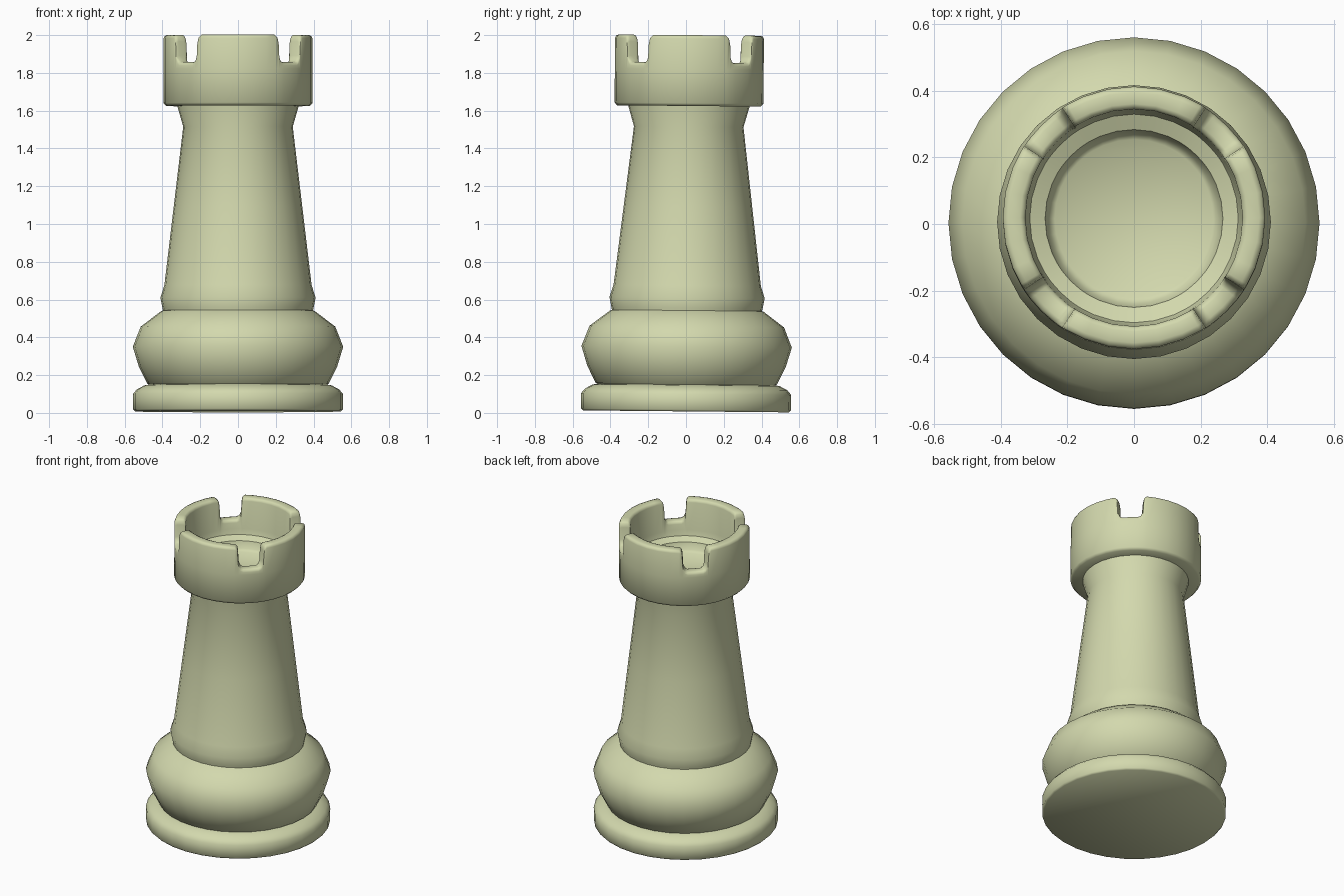
import bpy, bmesh, math

if "Cube" in bpy.data.objects:
    bpy.data.objects.remove(bpy.data.objects["Cube"])

mat = bpy.data.materials.new("pale olive")
mat.diffuse_color = (0.65, 0.69, 0.42, 1.0)
mat.use_nodes = True
mat.node_tree.nodes["Principled BSDF"].inputs["Base Color"].default_value = mat.diffuse_color

TILT = -0.0095  # the piece leans very slightly towards +y


def loft(name, angles, sections, smooth):
    """Join (radius, z) sections placed at the given angles into a closed ring solid."""
    bm = bmesh.new()
    cols = []
    for a, sec in zip(angles, sections):
        t = math.radians(a)
        cols.append([bm.verts.new((r * math.cos(t), r * math.sin(t), z)) for r, z in sec])
    n = len(cols)
    for i in range(n):
        a, b = cols[i], cols[(i + 1) % n]
        for j in range(len(a) - 1):
            bm.faces.new((a[j], b[j], b[j + 1], a[j + 1]))
    bm.faces.new([c[0] for c in cols])
    bm.faces.new([c[-1] for c in cols])
    bmesh.ops.recalc_face_normals(bm, faces=bm.faces)
    me = bpy.data.meshes.new(name)
    bm.to_mesh(me)
    bm.free()
    me.materials.append(mat)
    ob = bpy.data.objects.new(name, me)
    bpy.context.collection.objects.link(ob)
    ob.rotation_euler.x = TILT
    bpy.ops.object.select_all(action='DESELECT')
    ob.select_set(True)
    bpy.context.view_layer.objects.active = ob
    bpy.ops.object.shade_smooth_by_angle(angle=math.radians(smooth))
    return ob


ring = [i * 360 / 32 for i in range(32)]

# base disc
base = [(0.545, 0.008), (0.555, 0.018), (0.556, 0.1), (0.535, 0.125),
        (0.495, 0.146), (0.46, 0.152)]
loft("base_disc", ring, [base] * 32, 50)

# round bulge above the base
bulge = [(0.44, 0.13), (0.48, 0.155), (0.525, 0.245), (0.557, 0.35),
         (0.515, 0.457), (0.405, 0.54), (0.37, 0.55)]
loft("bulge", ring, [bulge] * 32, 50)

# tapered stem with collar at the foot and flare at the top
stem = [(0.395, 0.53), (0.40, 0.555), (0.411, 0.61), (0.39, 0.675),
        (0.34, 1.095), (0.29, 1.515), (0.32, 1.62), (0.32, 1.635)]
loft("stem", ring, [stem] * 32, 50)


# crenellated head: the rim height follows the angle, dipping at four notches
def head_section(h):
    return [(0.25, 1.625), (0.38, 1.625), (0.394, 1.64), (0.394, 1.82),
            (0.394, h - 0.018), (0.389, h - 0.005), (0.376, h),
            (0.342, h), (0.331, h - 0.005), (0.326, h - 0.018),
            (0.322, 1.80), (0.313, 1.765), (0.267, 1.745),
            (0.255, 1.70), (0.238, 1.685)]


half = [(0, 1.855), (7, 1.855), (9.5, 1.864), (11.2, 1.89), (11.8, 1.965),
        (12.5, 1.988), (14.5, 2.0), (22.5, 2.0), (33.75, 2.0)]
quarter = [(-d, h) for d, h in reversed(half[1:])] + half + [(45, 2.0)]
head = [(45 + 90 * q + d, h) for q in range(4) for d, h in quarter]
loft("crenellated_head", [a for a, h in head], [head_section(h) for a, h in head], 50)
